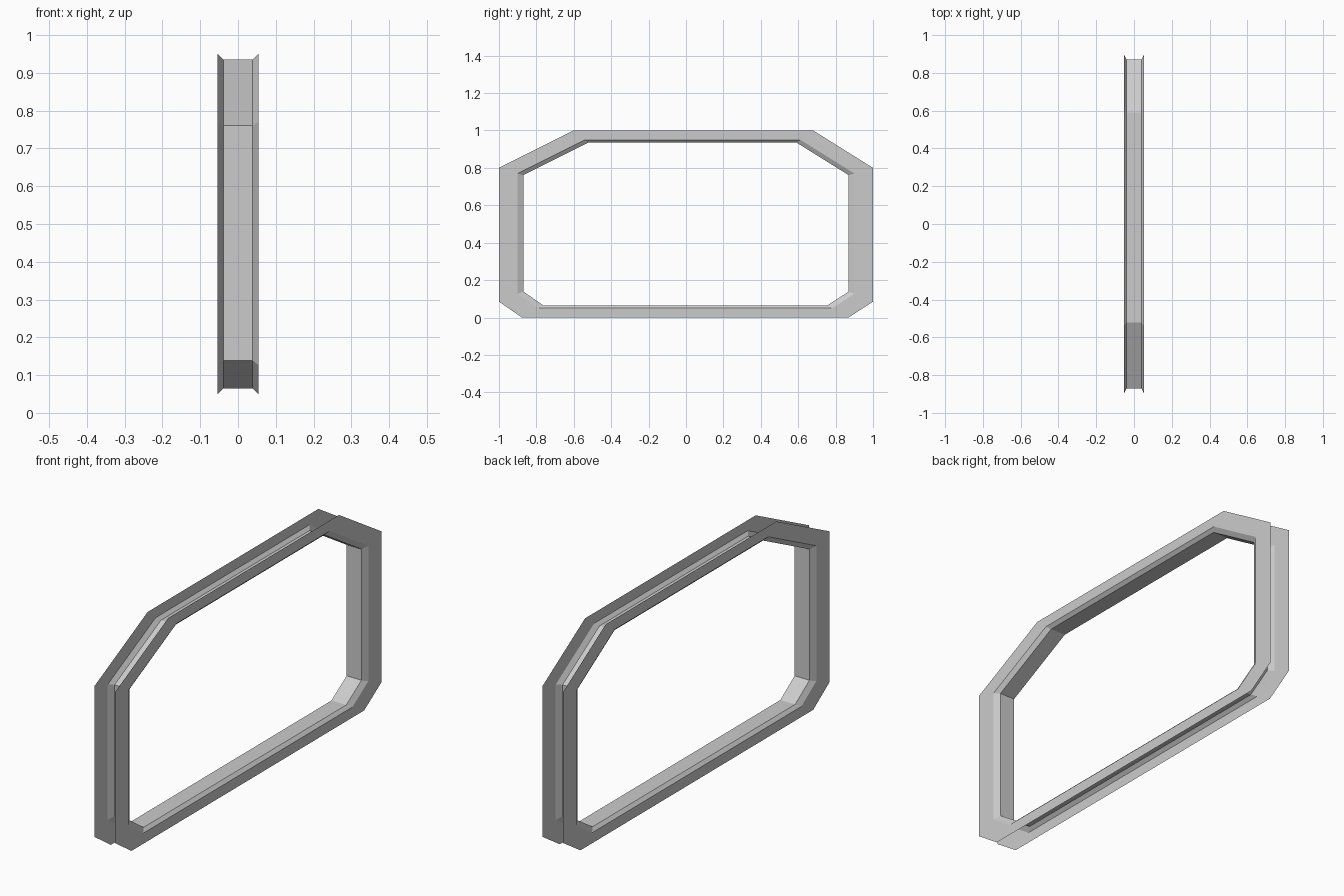
import bpy, bmesh

if "Cube" in bpy.data.objects:
    bpy.data.objects.remove(bpy.data.objects["Cube"])

# Outer outline (y, z) of the eight-sided frame
OUTLINE = [(-1, .085), (-.877, 0), (.869, 0), (1, .085),
           (1, .8), (.68, 1), (-.6, 1), (-1, .8)]

# Channel section: (x, scale of outline about its centre)
# flat flange, sloped lip, inner web, sloped lip, flat flange
SECTION = [(.054, 1), (.054, .9), (.039, .87),
           (-.039, .87), (-.054, .9), (-.054, 1)]


def ring(bm, x, s):
    return [bm.verts.new((x, y * s, .5 + (z - .5) * s)) for y, z in OUTLINE]


# Thin open channel frame, skinned between successive rings
bm = bmesh.new()
rings = [ring(bm, x, s) for x, s in SECTION]
n = len(OUTLINE)
for a, b in zip(rings, rings[1:]):
    for i in range(n):
        j = (i + 1) % n
        bm.faces.new((a[i], a[j], b[j], b[i]))
# Orient the sheet so the flange faces point outward along x
bm.normal_update()
face = bm.faces[:][0]
if face.normal.x < 0:
    bmesh.ops.reverse_faces(bm, faces=bm.faces[:])

mesh = bpy.data.meshes.new("channel_frame")
bm.to_mesh(mesh)
bm.free()
bpy.context.collection.objects.link(bpy.data.objects.new("channel_frame", mesh))
